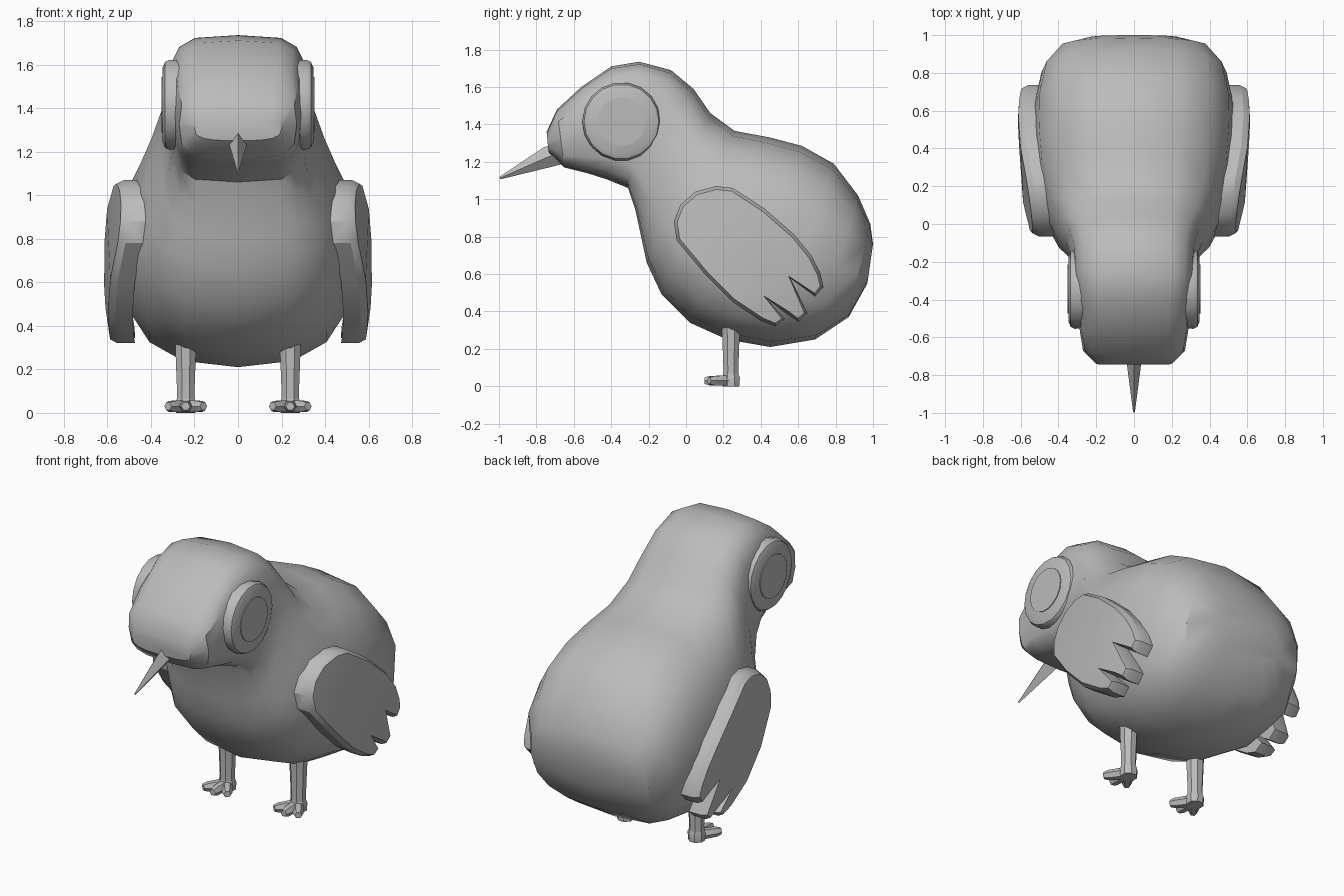
import bpy, bmesh, math
from mathutils import Vector

if "Cube" in bpy.data.objects:
    bpy.data.objects.remove(bpy.data.objects["Cube"])

grey = bpy.data.materials.new("plain_grey")
grey.use_nodes = True
COLOUR = (0.5, 0.5, 0.5, 1)
grey.diffuse_color = COLOUR
grey.node_tree.nodes["Principled BSDF"].inputs["Base Color"].default_value = COLOUR


def finish(name, bm, angle=30):
    bmesh.ops.recalc_face_normals(bm, faces=bm.faces)
    mesh = bpy.data.meshes.new(name)
    bm.to_mesh(mesh)
    bm.free()
    mesh.materials.append(grey)
    obj = bpy.data.objects.new(name, mesh)
    bpy.context.collection.objects.link(obj)
    bpy.ops.object.select_all(action='DESELECT')
    obj.select_set(True)
    bpy.context.view_layer.objects.active = obj
    bpy.ops.object.shade_smooth_by_angle(angle=math.radians(angle))
    return obj


def loft(name, rings, angle=30):
    """Skin a list of equal point rings and cap both ends."""
    bm = bmesh.new()
    loops = [[bm.verts.new(p) for p in ring] for ring in rings]
    n = len(loops[0])
    for a, b in zip(loops, loops[1:]):
        for i in range(n):
            j = (i + 1) % n
            bm.faces.new((a[i], a[j], b[j], b[i]))
    bm.faces.new(loops[0])
    bm.faces.new(loops[-1])
    return finish(name, bm, angle)


def rod(name, stations, sides, flat=1.0, turn=0.0):
    """Round-section part through (centre, radius) stations."""
    axis = (Vector(stations[-1][0]) - Vector(stations[0][0])).normalized()
    u = axis.cross((0, 0, 1))
    u = u.normalized() if u.length > 0.01 else Vector((1, 0, 0))
    v = u.cross(axis)
    steps = [turn + math.tau * i / sides for i in range(sides)]
    return loft(name, [[Vector(c) + r * (u * math.cos(t) * flat + v * math.sin(t))
                        for t in steps] for c, r in stations])


# Body and head: sections between a back-line point and a belly-line point
# (top y, top z, bottom y, bottom z, half width, squareness)
sections = [
    (-0.745, 1.36, -0.735, 1.25, 0.20, 3.0),
    (-0.69, 1.48, -0.65, 1.17, 0.27, 3.6),
    (-0.56, 1.60, -0.53, 1.14, 0.29, 4.0),
    (-0.40, 1.71, -0.42, 1.105, 0.30, 4.0),
    (-0.25, 1.735, -0.31, 1.06, 0.32, 4.0),
    (-0.08, 1.69, -0.27, 0.94, 0.33, 3.6),
    (0.04, 1.59, -0.24, 0.80, 0.36, 3.2),
    (0.13, 1.46, -0.21, 0.66, 0.42, 2.8),
    (0.26, 1.365, -0.13, 0.49, 0.48, 2.6),
    (0.45, 1.33, 0.02, 0.34, 0.52, 2.5),
    (0.62, 1.285, 0.22, 0.25, 0.535, 2.5),
    (0.79, 1.19, 0.45, 0.21, 0.53, 2.6),
    (0.92, 1.02, 0.69, 0.25, 0.49, 2.7),
    (0.985, 0.87, 0.87, 0.37, 0.40, 2.7),
    (1.0, 0.76, 0.97, 0.55, 0.24, 2.5),
]


def power(c, n):
    return math.copysign(abs(c) ** (2 / n), c)


rings = []
for ty, tz, by, bz, w, n in sections:
    top, low = Vector((0, ty, tz)), Vector((0, by, bz))
    mid, half = (top + low) / 2, (top - low) / 2
    rings.append([mid + half * power(math.sin(t), n) + Vector((w * power(math.cos(t), n), 0, 0))
                  for t in [math.tau * i / 16 for i in range(16)]])
loft("body", rings, 35)

# Beak: slim four-sided spike
rod("beak", [((0, -0.66, 1.25), 0.06), ((0, -0.74, 1.225), 0.056),
             ((0, -0.995, 1.113), 0.007)], 4, flat=0.68)

# Wing outline (y, z), with three feather tips
wing_outline = [
    (-0.05, 0.78), (-0.065, 0.88), (-0.03, 0.97), (0.05, 1.04), (0.16, 1.07), (0.25, 1.06),
    (0.42, 0.95), (0.58, 0.81), (0.67, 0.70), (0.72, 0.60), (0.735, 0.53), (0.69, 0.48),
    (0.56, 0.575), (0.65, 0.39), (0.60, 0.345), (0.54, 0.385), (0.43, 0.47), (0.53, 0.36),
    (0.48, 0.32), (0.40, 0.35), (0.25, 0.45), (0.10, 0.60),
]


def wing(name, side):
    bm = bmesh.new()
    face = bm.faces.new([bm.verts.new((0, y, z)) for y, z in wing_outline])
    face.normal_update()
    ext = bmesh.ops.extrude_face_region(bm, geom=[face], use_keep_orig=True)
    outer = [g for g in ext["geom"] if isinstance(g, bmesh.types.BMFace)]
    bmesh.ops.translate(bm, vec=(0.08, 0, 0),
                        verts=[g for g in ext["geom"] if isinstance(g, bmesh.types.BMVert)])
    bmesh.ops.recalc_face_normals(bm, faces=bm.faces)
    bmesh.ops.inset_region(bm, faces=outer, thickness=0.018)
    for v in outer[0].verts:
        v.co.x = 0.11
    bmesh.ops.triangulate(bm, faces=[f for f in bm.faces if len(f.verts) > 4])
    # Bow the slab around the flank
    for v in bm.verts:
        spread = (v.co.y - 0.45) ** 2 + (v.co.z - 0.68) ** 2
        v.co.x = side * (v.co.x + 0.51 - 0.28 * spread)
    finish(name, bm, 28)


for label, side in (("left", 1), ("right", -1)):
    wing(label + "_wing", side)

    # Eye: bevelled disc with a thin pupil plate
    def at(x):
        return (side * x, -0.345, 1.415)
    rod(label + "_eye", [(at(0.24), 0.205), (at(0.315), 0.21), (at(0.335), 0.20),
                         (at(0.347), 0.172)], 18)
    rod(label + "_pupil", [(at(0.345), 0.13), (at(0.352), 0.13)], 18)

    # Leg, heel and three spread toes
    x = side * 0.24
    rod(label + "_leg", [((x, 0.24, 0.03), 0.047), ((x, 0.24, 0.09), 0.043),
                         ((x, 0.24, 0.36), 0.054)], 8, turn=math.pi / 8)
    rod(label + "_heel", [((x, 0.24, 0.0), 0.048), ((x, 0.24, 0.045), 0.052),
                          ((x, 0.24, 0.07), 0.042)], 8, turn=math.pi / 8)
    for toe, degrees in (("inner", -35), ("middle", 0), ("outer", 35)):
        a = math.radians(degrees) * side
        reach = Vector((math.sin(a), -math.cos(a), 0))
        root = Vector((x, 0.24, 0.03))
        rod(f"{label}_{toe}_toe", [(root, 0.033), (root + reach * 0.115, 0.029),
                                   (root + reach * 0.142, 0.02)], 6, turn=math.pi / 6 * 2)
